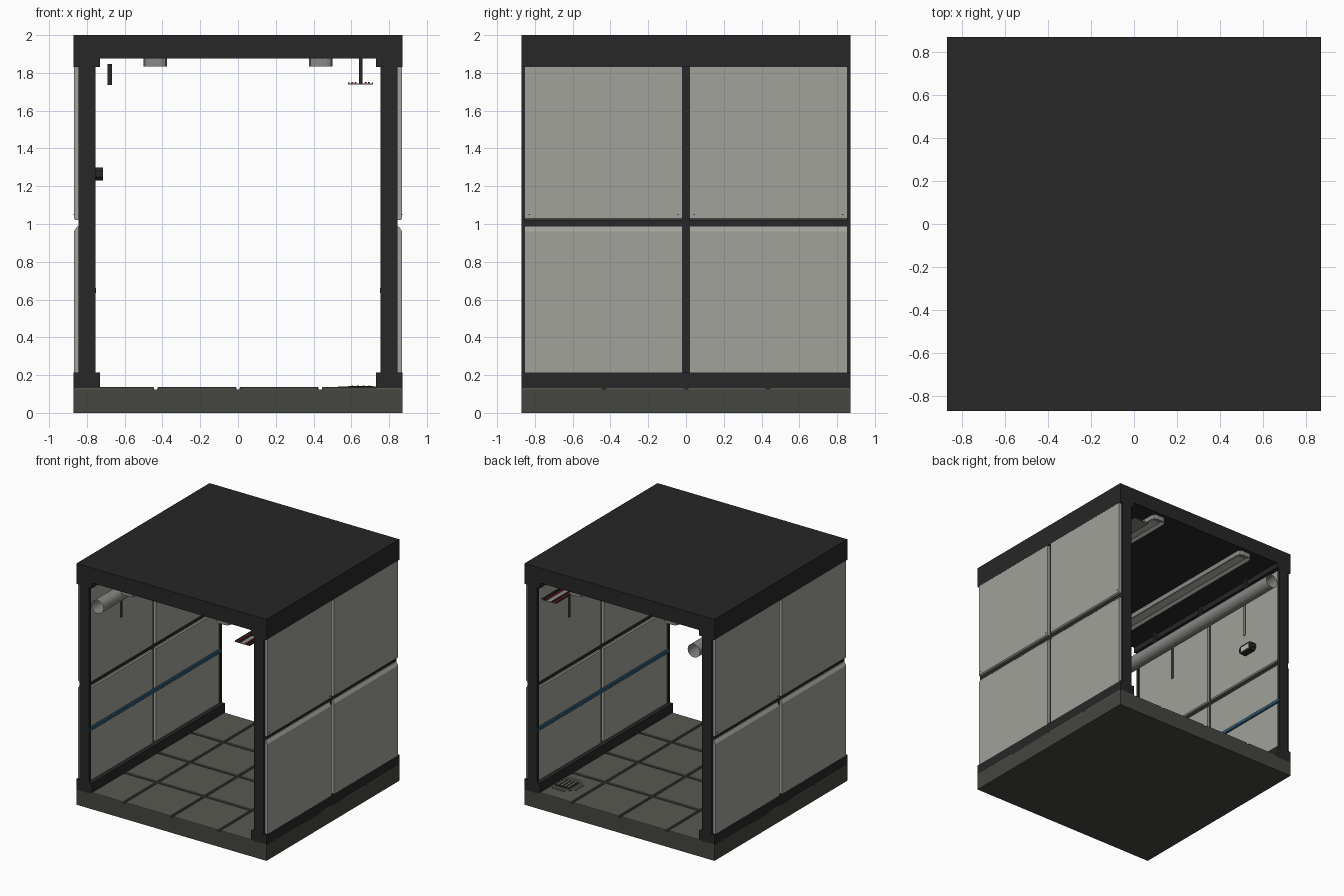
import bpy, bmesh, math
from mathutils import Matrix

if "Cube" in bpy.data.objects:
    bpy.data.objects.remove(bpy.data.objects["Cube"])


def mat(name, r, g, b):
    m = bpy.data.materials.new(name)
    m.diffuse_color = (r, g, b, 1)
    m.use_nodes = True
    m.node_tree.nodes["Principled BSDF"].inputs["Base Color"].default_value = m.diffuse_color
    return m


DARK = mat("dark_frame", 0.02, 0.02, 0.02)
PANEL = mat("wall_grey", 0.36, 0.36, 0.33)
TILE = mat("floor_tile", 0.1, 0.1, 0.085)
FLOOR = mat("floor_base", 0.06, 0.06, 0.05)
METAL = mat("metal", 0.25, 0.25, 0.24)
LIGHT = mat("lamp_cover", 0.5, 0.48, 0.44)
BLUE = mat("blue_rail", 0.03, 0.11, 0.2)
RED = mat("red_cable", 0.5, 0.03, 0.03)


def finish(bm, name, m):
    bmesh.ops.recalc_face_normals(bm, faces=bm.faces[:])
    me = bpy.data.meshes.new(name)
    bm.to_mesh(me)
    bm.free()
    me.materials.append(m)
    ob = bpy.data.objects.new(name, me)
    bpy.context.scene.collection.objects.link(ob)
    return ob


def bevel(ob, width, segments=1):
    b = ob.modifiers.new("bevel", 'BEVEL')
    b.width, b.segments = width, segments
    return ob


def box(name, x, y, z, m):
    """Box from (min, max) pairs."""
    x = sorted(x)
    bm = bmesh.new()
    bmesh.ops.create_cube(bm, size=1)
    for v in bm.verts:
        v.co = [r[0] + (c + 0.5) * (r[1] - r[0]) for r, c in zip((x, y, z), v.co)]
    return finish(bm, name, m)


def extrude_y(name, profile, y0, y1, m):
    """Extrude an x-z profile along y."""
    bm = bmesh.new()
    f = bm.faces.new([bm.verts.new((x, y0, z)) for x, z in profile])
    r = bmesh.ops.extrude_face_region(bm, geom=[f])
    bmesh.ops.translate(bm, vec=(0, y1 - y0, 0),
                        verts=[v for v in r["geom"] if isinstance(v, bmesh.types.BMVert)])
    return finish(bm, name, m)


def cyl(name, loc, r, depth, axis, m, segs=24, caps=True, turn=0.0):
    bm = bmesh.new()
    rot = {'x': Matrix.Rotation(math.pi / 2, 4, 'Y'),
           'y': Matrix.Rotation(math.pi / 2, 4, 'X'), 'z': Matrix()}[axis]
    bmesh.ops.create_cone(bm, cap_ends=caps, segments=segs, radius1=r, radius2=r, depth=depth,
                          matrix=Matrix.Translation(loc) @ rot @ Matrix.Rotation(turn, 4, 'Z'))
    ob = finish(bm, name, m)
    if segs > 8:
        for p in ob.data.polygons:
            p.use_smooth = len(p.vertices) == 4
    return ob


E = 0.87
# roof and floor slabs
box("roof_slab", (-E, E), (-E, E), (1.875, 2), DARK)
box("floor_slab", (-E, E), (-E, E), (0, 0.125), FLOOR)

# floor tiles
for i in range(4):
    for j in range(4):
        x, y = -E + 0.435 * i, -E + 0.435 * j
        g = 0.009
        x0, x1 = x + (g if i else 0), x + 0.435 - (g if i < 3 else 0)
        y0, y1 = y + (g if j else 0), y + 0.435 - (g if j < 3 else 0)
        bevel(box("floor_tile", (x0, x1), (y0, y1), (0.12, 0.137), TILE), 0.004)

# floor drain: octagonal plate with a grate
cyl("drain_plate", (0.65, 0.63, 0.136), 0.13, 0.006, 'z', FLOOR, 8, turn=math.pi / 8)
box("drain_grate", (0.585, 0.715), (0.565, 0.695), (0.137, 0.142), DARK)
for k in range(4):
    x = 0.605 + 0.03 * k
    box("drain_bar", (x - 0.005, x + 0.005), (0.575, 0.685), (0.14, 0.145), METAL)

# side walls
for s in (-1, 1):
    box("wall_skirt", (s * 0.73, s * E), (-E, E), (0.12, 0.215), DARK)
    box("wall_header", (s * 0.73, s * E), (-E, E), (1.83, 1.88), DARK)
    box("end_post", (s * 0.755, s * 0.845), (-E, -0.848), (0.12, 1.88), DARK)
    box("end_post", (s * 0.755, s * 0.845), (0.848, E), (0.12, 1.88), DARK)
    box("centre_post", (s * 0.785, s * 0.845), (-0.03, 0.03), (0.12, 1.88), DARK)
    box("cross_beam", (s * 0.785, s * 0.845), (-E, E), (0.975, 1.03), DARK)
    for y0, y1 in ((-0.855, -0.018), (0.018, 0.855)):
        for z0, z1 in ((0.145, 0.987), (1.02, 1.857)):
            prof = [(s * a, b) for a, b in (
                (0.766, z0 + 0.008), (0.774, z0), (0.862, z0), (0.869, z0 + 0.008),
                (0.869, z1 - 0.027), (0.852, z1), (0.774, z1), (0.766, z1 - 0.008))]
            extrude_y("wall_panel", prof, y0, y1, PANEL)
            for y in (y0 + 0.025, y1 - 0.025):
                cyl("panel_screw", (s * 0.868, y, z0 + 0.03), 0.004, 0.004, 'x', DARK, 6)
    # hand rail and thin hanging cord loops
    bevel(box("hand_rail", (s * 0.752, s * 0.77), (-E, E), (0.632, 0.664), BLUE), 0.005)
    for y in (-0.44, 0.44):
        for d in (-0.008, 0.008):
            cyl("hanging_cord", (s * 0.761, y + d, 1.635), 0.0025, 0.43, 'z', DARK, 6)
        cyl("cord_end", (s * 0.761, y, 1.42), 0.0025, 0.02, 'y', DARK, 6)

# octagonal wall control with a pale screen
ctrl = [(0.425, 1.25), (0.445, 1.23), (0.555, 1.23), (0.575, 1.25),
        (0.575, 1.28), (0.555, 1.3), (0.445, 1.3), (0.425, 1.28)]
bm = bmesh.new()
f = bm.faces.new([bm.verts.new((-0.77, y, z)) for y, z in ctrl])
r = bmesh.ops.extrude_face_region(bm, geom=[f])
bmesh.ops.translate(bm, vec=(0.054, 0, 0),
                    verts=[v for v in r["geom"] if isinstance(v, bmesh.types.BMVert)])
finish(bm, "wall_control", DARK)
box("control_screen", (-0.717, -0.714), (0.455, 0.545), (1.245, 1.285), LIGHT)

# ceiling lights: frame with a recessed cover
for x in (-0.4375, 0.4375):
    bm = bmesh.new()
    bmesh.ops.create_cube(bm, size=1)
    for v in bm.verts:
        v.co = (x + v.co.x * 0.125, v.co.y * 1.68, 1.8575 + v.co.z * 0.045)
    bmesh.ops.bevel(bm, geom=[e for e in bm.edges
                              if abs(e.verts[0].co.z - e.verts[1].co.z) > 0.01],
                    offset=0.03, segments=2, affect='EDGES', profile=0.5)
    low = min(bm.faces, key=lambda q: q.calc_center_median().z)
    bmesh.ops.inset_individual(bm, faces=[low], thickness=0.022)
    bmesh.ops.translate(bm, vec=(0, 0, 0.02), verts=low.verts[:])
    finish(bm, "ceiling_light", METAL)
    box("light_cover", (x - 0.035, x + 0.035), (-0.79, 0.79), (1.852, 1.858), LIGHT)

# open-ended duct with hangers
cyl("air_duct", (-0.68, 0, 1.69), 0.055, 1.74, 'y', METAL, 32, caps=False)
for y in (-0.55, 0, 0.55):
    box("duct_hanger", (-0.691, -0.667), (y - 0.012, y + 0.012), (1.737, 1.847), DARK)

# cable tray with hangers and cables
box("cable_tray", (0.583, 0.715), (-E, E), (1.738, 1.743), METAL)
for x in (0.583, 0.709):
    box("tray_edge", (x, x + 0.006), (-E, E), (1.74, 1.75), DARK)
for x, m in ((0.605, RED), (0.622, DARK), (0.676, RED), (0.693, DARK)):
    cyl("tray_cable", (x, 0, 1.746), 0.006, 1.74, 'y', m, 10)
for y in (-0.55, 0, 0.55):
    box("tray_hanger", (0.64, 0.659), (y - 0.012, y + 0.012), (1.74, 1.88), DARK)
